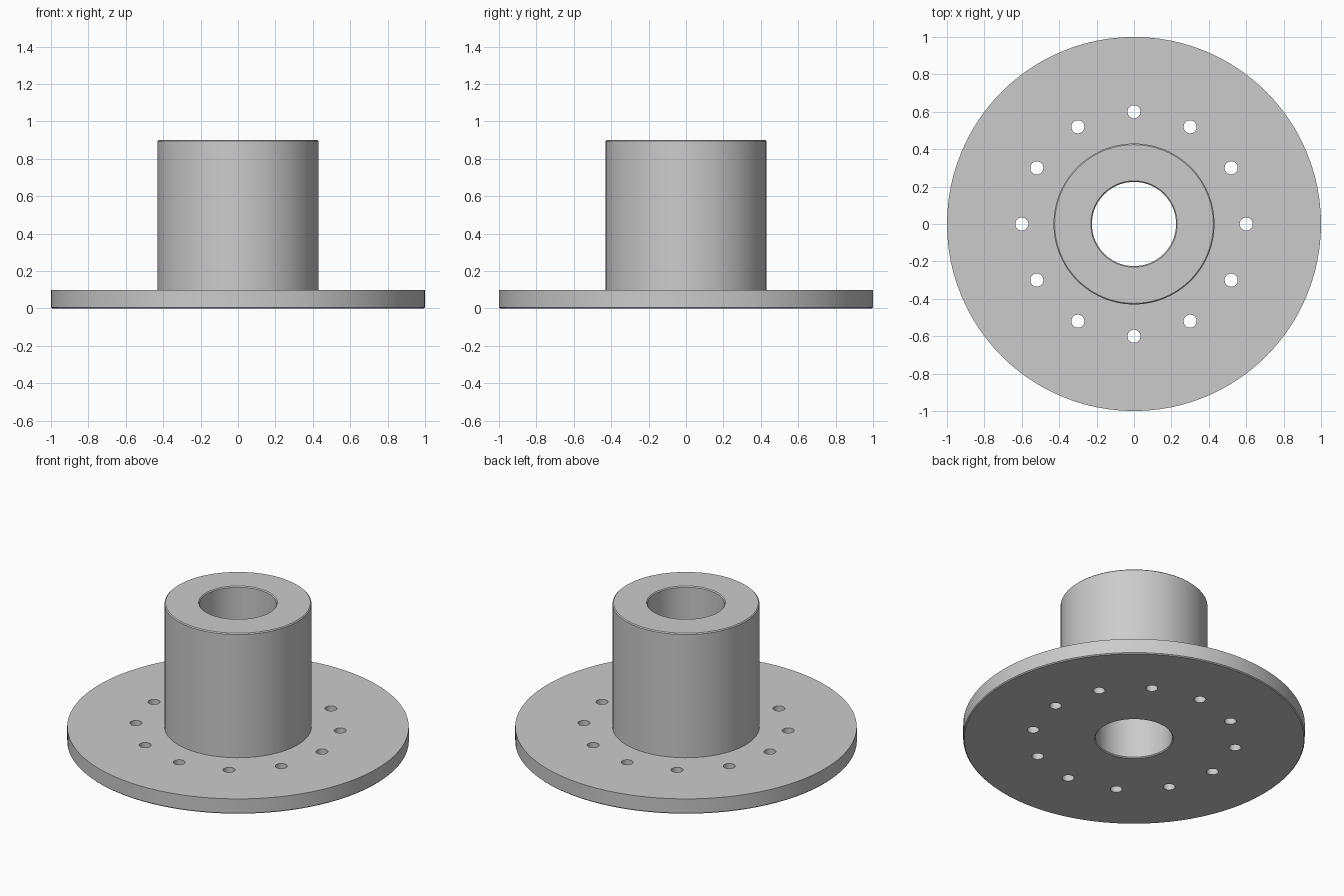
import bpy, bmesh, math
from mathutils import Matrix

if "Cube" in bpy.data.objects:
    bpy.data.objects.remove(bpy.data.objects["Cube"])

SIDES = 96
BEVEL = 0.006

metal = bpy.data.materials.new("plain grey")
metal.diffuse_color = (0.6, 0.6, 0.6, 1)
metal.use_nodes = True
metal.node_tree.nodes["Principled BSDF"].inputs["Base Color"].default_value = metal.diffuse_color


def make_object(name, bm):
    bmesh.ops.recalc_face_normals(bm, faces=bm.faces)
    mesh = bpy.data.meshes.new(name)
    bm.to_mesh(mesh)
    bm.free()
    obj = bpy.data.objects.new(name, mesh)
    bpy.context.collection.objects.link(obj)
    return obj


# Flanged hub: closed radius/height profile turned about the z axis
R, HUB, BORE, T, H, b = 1.0, 0.43, 0.225, 0.098, 0.90, BEVEL
profile = [(BORE + b, 0), (R - b, 0), (R, b), (R, T),
           (HUB, T), (HUB, H - b), (HUB - b, H), (BORE + b, H),
           (BORE, H - b), (BORE, b)]
bm = bmesh.new()
rings = []
for i in range(SIDES):
    a = 2 * math.pi * i / SIDES
    rings.append([bm.verts.new((r * math.cos(a), r * math.sin(a), z)) for r, z in profile])
for i in range(SIDES):
    p, q = rings[i], rings[(i + 1) % SIDES]
    for j in range(len(profile)):
        k = (j + 1) % len(profile)
        bm.faces.new((p[j], q[j], q[k], p[k]))
hub = make_object("flanged_hub", bm)
hub.data.materials.append(metal)

# Twelve bolt holes on a circle
bm = bmesh.new()
for i in range(12):
    a = math.pi * i / 6
    bmesh.ops.create_cone(bm, cap_ends=True, segments=32, radius1=0.035, radius2=0.035, depth=0.3,
                          matrix=Matrix.Translation((0.6 * math.cos(a), 0.6 * math.sin(a), 0.05)))
cutter = make_object("bolt_hole_cutter", bm)
cutter.data.materials.append(metal)
cutter.hide_render = True

cut = hub.modifiers.new("bolt holes", 'BOOLEAN')
cut.operation = 'DIFFERENCE'
cut.solver = 'EXACT'
cut.object = cutter
bpy.context.view_layer.objects.active = hub
hub.select_set(True)
bpy.ops.object.modifier_apply(modifier=cut.name)
bpy.data.objects.remove(cutter)

# Smooth round walls, sharp rims
bpy.ops.object.shade_smooth_by_angle(angle=math.radians(30))
